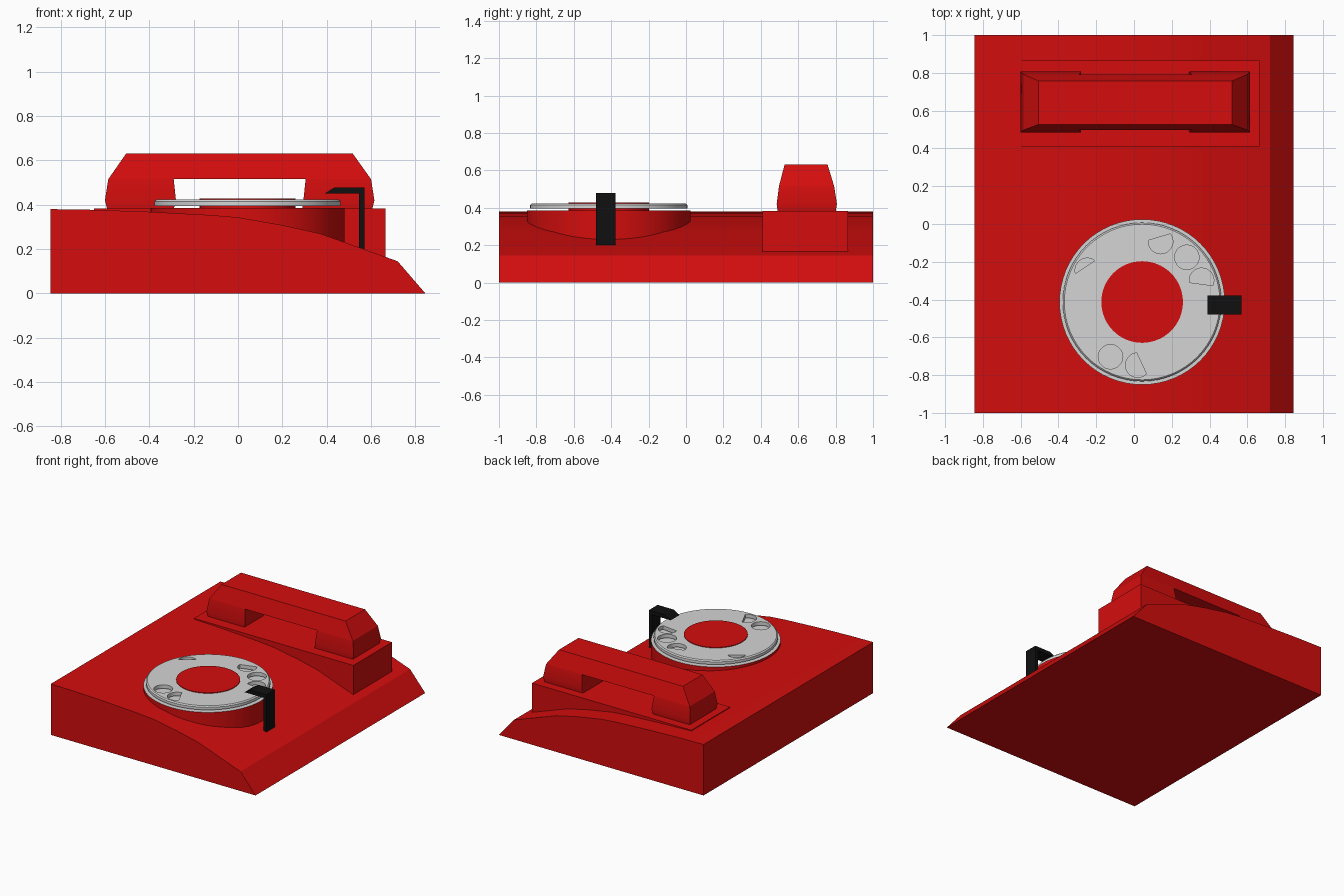
import bpy, bmesh, math
from math import radians, cos, sin

if "Cube" in bpy.data.objects:
    bpy.data.objects.remove(bpy.data.objects["Cube"])


def material(name, rgb):
    m = bpy.data.materials.new(name)
    m.use_nodes = True
    m.diffuse_color = (*rgb, 1)
    m.node_tree.nodes["Principled BSDF"].inputs["Base Color"].default_value = (*rgb, 1)
    return m


RED = material("red", (0.66, 0.004, 0.004))
GREY = material("light grey", (0.66, 0.66, 0.66))
BLACK = material("black", (0.005, 0.005, 0.005))


def finish(name, bm, mats, smooth=None):
    bmesh.ops.recalc_face_normals(bm, faces=bm.faces)
    mesh = bpy.data.meshes.new(name)
    bm.to_mesh(mesh)
    bm.free()
    ob = bpy.data.objects.new(name, mesh)
    bpy.context.collection.objects.link(ob)
    for m in mats:
        mesh.materials.append(m)
    if smooth:
        bpy.ops.object.select_all(action='DESELECT')
        ob.select_set(True)
        bpy.context.view_layer.objects.active = ob
        bpy.ops.object.shade_smooth_by_angle(angle=radians(smooth))
    return ob


def loft(bm, rings):
    """Skin closed rings of equal length and cap both ends."""
    loops = [[bm.verts.new(p) for p in ring] for ring in rings]
    n = len(loops[0])
    for a, b in zip(loops, loops[1:]):
        for i in range(n):
            j = (i + 1) % n
            bm.faces.new((a[i], a[j], b[j], b[i]))
    bm.faces.new(loops[0])
    bm.faces.new(loops[-1])


def extrude_y(name, profile, y0, y1, mat, smooth=None):
    bm = bmesh.new()
    loft(bm, [[(x, y, z) for x, z in profile] for y in (y0, y1)])
    return finish(name, bm, [mat], smooth)


def circle(cx, cy, r, z, start=0, end=360, n=64):
    full = end - start >= 360
    steps = n if full else n - 1
    return [(cx + r * cos(radians(start + (end - start) * i / steps)),
             cy + r * sin(radians(start + (end - start) * i / steps)), z)
            for i in range(n)]


# Sloping body
extrude_y("body", [(-0.845, 0), (0.845, 0), (0.72, 0.145), (0.37, 0.27), (0.2, 0.308),
                   (0, 0.343), (-0.12, 0.353), (-0.4, 0.368), (-0.65, 0.377),
                   (-0.845, 0.38)], -1, 1, RED, 25)

# Cradle block under the handset
extrude_y("cradle", [(-0.65, 0.165), (0.665, 0.165), (0.665, 0.383), (-0.65, 0.383)],
          0.41, 0.865, RED)

# Handset: two cups and a grip, lofted upward through rectangles
def box_loft(name, levels):
    bm = bmesh.new()
    loft(bm, [[(x0, y0, z), (x1, y0, z), (x1, y1, z), (x0, y1, z)]
              for x0, x1, y0, y1, z in levels])
    finish(name, bm, [RED], 25)


box_loft("handset_right_cup", [(-0.59, -0.29, 0.49, 0.8, 0.38),
                               (-0.6, -0.28, 0.485, 0.807, 0.42),
                               (-0.585, -0.29, 0.497, 0.792, 0.515)])
box_loft("handset_left_cup", [(0.29, 0.605, 0.49, 0.8, 0.38),
                              (0.295, 0.615, 0.485, 0.807, 0.42),
                              (0.305, 0.6, 0.497, 0.792, 0.515)])
box_loft("handset_grip", [(-0.585, 0.6, 0.497, 0.792, 0.515),
                          (-0.505, 0.518, 0.527, 0.757, 0.63)])

# Dial drum with a grey top
CX, CY = 0.043, -0.413
bm = bmesh.new()
loft(bm, [circle(CX, CY, 0.438, z) for z in (0.2, 0.385)])
bm.normal_update()
for f in bm.faces:
    f.material_index = int(f.calc_center_median().z > 0.38)
finish("dial_drum", bm, [RED, GREY], 30)

# Dial hub
bm = bmesh.new()
loft(bm, [circle(CX, CY, 0.216, z) for z in (0.38, 0.428)])
finish("dial_hub", bm, [RED], 30)

# Finger wheel: a flat ring
bm = bmesh.new()
section = [(0.213, 0.395), (0.42, 0.395), (0.42, 0.415), (0.412, 0.423), (0.213, 0.423)]
loops = [[bm.verts.new(p) for p in circle(CX, CY, r, z)] for r, z in section]
for a, b in zip(loops, loops[1:] + loops[:1]):
    for i in range(64):
        j = (i + 1) % 64
        bm.faces.new((a[i], a[j], b[j], b[i]))
wheel = finish("finger_wheel", bm, [GREY])

# Finger holes: wheel angle, then start and end of the open arc
bm = bmesh.new()
for turn, start, end in [(45, 0, 360), (20, -25, 190), (73, 175, 398),
                         (150, 53, 195), (240, 0, 360), (266, 95, 315)]:
    hx = CX + 0.335 * cos(radians(turn))
    hy = CY + 0.335 * sin(radians(turn))
    loft(bm, [circle(hx, hy, 0.065, z, start, end, 20) for z in (0.388, 0.44)])
cutter = finish("hole_cutter", bm, [GREY])
cutter.hide_render = True
cut = wheel.modifiers.new("holes", 'BOOLEAN')
cut.object = cutter
cut.operation = 'DIFFERENCE'
cut.solver = 'EXACT'
bpy.ops.object.select_all(action='DESELECT')
wheel.select_set(True)
bpy.context.view_layer.objects.active = wheel
bpy.ops.object.modifier_apply(modifier="holes")
bpy.data.objects.remove(cutter)
bpy.ops.object.shade_smooth_by_angle(angle=radians(30))

# Bent finger stop
extrude_y("finger_stop", [(0.39, 0.45), (0.435, 0.478), (0.57, 0.478), (0.57, 0.2),
                          (0.545, 0.208), (0.545, 0.45)], -0.48, -0.378, BLACK)
